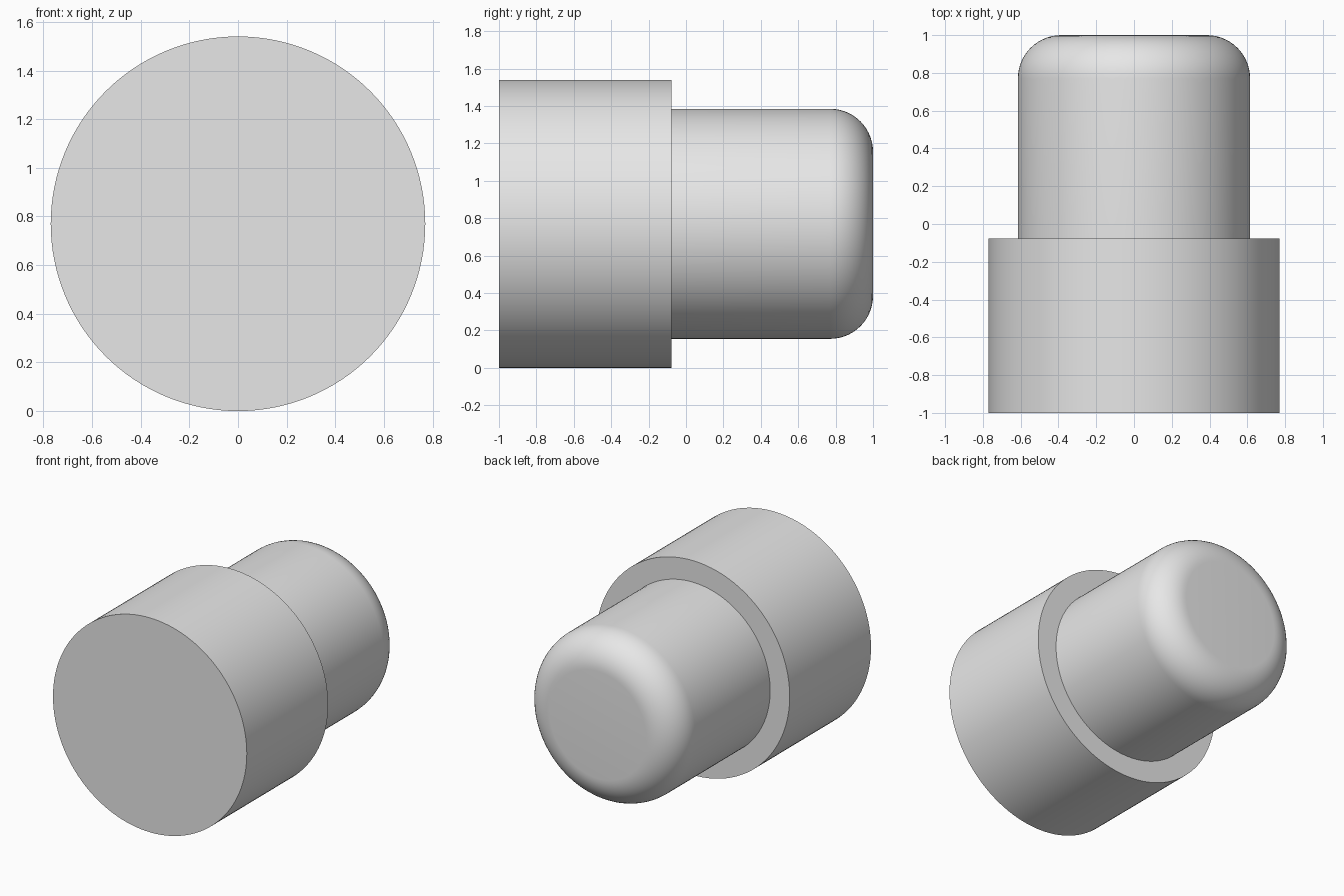
import bpy
import bmesh
from math import sin, cos, pi

cube = bpy.data.objects.get("Cube")
if cube:
    bpy.data.objects.remove(cube, do_unlink=True)

SEGMENTS = 128
HEAD_R, SHANK_R, FILLET = 0.77, 0.615, 0.23
FRONT, STEP, BACK = -1.0, -0.077, 1.0
FILLET_STEPS = 14

# Plain grey material
grey = bpy.data.materials.new("plain_grey")
grey.use_nodes = True
colour = (0.8, 0.8, 0.8, 1.0)
grey.diffuse_color = colour
grey.node_tree.nodes["Principled BSDF"].inputs["Base Color"].default_value = colour

# Profile as (radius, y): wide head, step, narrow shank, rounded end
profile = [(HEAD_R, FRONT), (HEAD_R, STEP), (SHANK_R, STEP)]
for i in range(FILLET_STEPS + 1):
    a = pi / 2 * i / FILLET_STEPS
    profile.append((SHANK_R - FILLET + FILLET * cos(a), BACK - FILLET + FILLET * sin(a)))

# Turn the profile about the y axis
bm = bmesh.new()
angles = [2 * pi * k / SEGMENTS for k in range(SEGMENTS)]
rings = [[bm.verts.new((r * cos(a), y, HEAD_R + r * sin(a))) for a in angles]
         for r, y in profile]
for near, far in zip(rings, rings[1:]):
    for k in range(SEGMENTS):
        n = (k + 1) % SEGMENTS
        bm.faces.new((near[k], near[n], far[n], far[k]))

# Flat end caps
bm.faces.new(rings[0])
bm.faces.new(rings[-1])
bmesh.ops.recalc_face_normals(bm, faces=bm.faces)

mesh = bpy.data.meshes.new("stepped_plug")
bm.to_mesh(mesh)
bm.free()
mesh.materials.append(grey)
plug = bpy.data.objects.new("stepped_plug", mesh)
bpy.context.collection.objects.link(plug)

# Smooth sides with crisp rims
bpy.ops.object.select_all(action="DESELECT")
plug.select_set(True)
bpy.context.view_layer.objects.active = plug
bpy.ops.object.shade_smooth_by_angle(angle=pi / 6)
